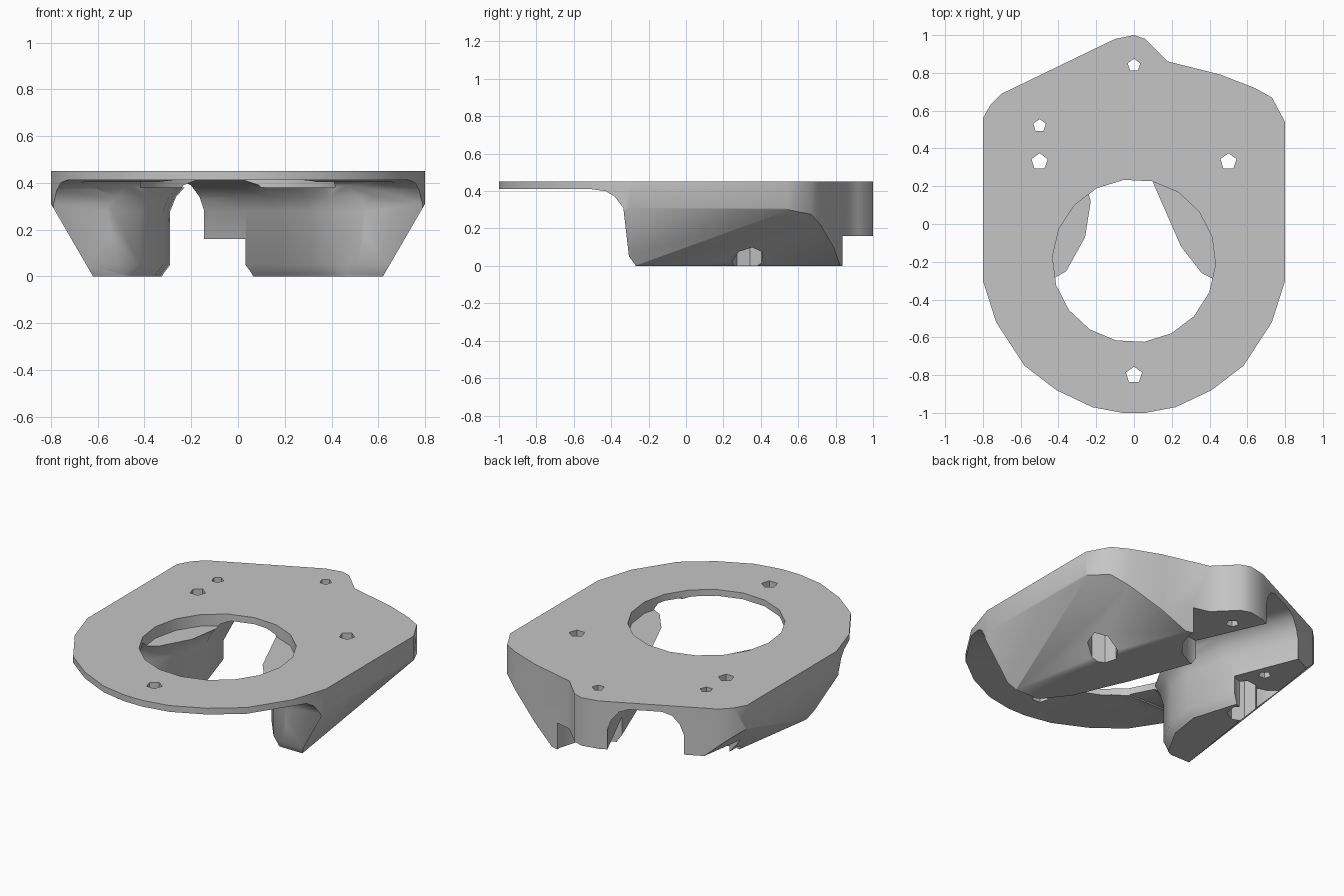
import bpy, bmesh, math
from mathutils import Vector

cube = bpy.data.objects.get("Cube")
if cube:
    bpy.data.objects.remove(cube, do_unlink=True)

SHADE = (0.56, 0.56, 0.56, 1)
grey = bpy.data.materials.new("plain grey")
grey.use_nodes = True
grey.diffuse_color = SHADE
grey.node_tree.nodes["Principled BSDF"].inputs["Base Color"].default_value = SHADE


def loft(name, rings):
    """Closed solid through a list of equal-length rings of points."""
    bm = bmesh.new()
    loops = [[bm.verts.new(p) for p in ring] for ring in rings]
    for a, b in zip(loops, loops[1:]):
        for i in range(len(a)):
            j = (i + 1) % len(a)
            bm.faces.new((a[i], a[j], b[j], b[i]))
    bm.faces.new(loops[0][::-1])
    bm.faces.new(loops[-1])
    bmesh.ops.recalc_face_normals(bm, faces=bm.faces)
    mesh = bpy.data.meshes.new(name)
    bm.to_mesh(mesh)
    bm.free()
    obj = bpy.data.objects.new(name, mesh)
    bpy.context.collection.objects.link(obj)
    mesh.materials.append(grey)
    return obj


def prism(name, outline, z0, z1):
    return loft(name, [[(x, y, z) for x, y in outline] for z in (z0, z1)])


def cylinder(name, x, y, r, z0, z1, sides):
    turn = [math.tau * i / sides + 0.3 for i in range(sides)]
    return prism(name, [(x + r * math.cos(a), y + r * math.sin(a)) for a in turn], z0, z1)


# Solid block with the outline of the mounting plate
outline = [(0, 1), (-0.1, 0.98), (-0.7, 0.69), (-0.76, 0.63), (-0.8, 0.56), (-0.8, -0.3),
           (-0.73, -0.52), (-0.58, -0.75), (-0.41, -0.88), (-0.22, -0.97), (-0.06, -1),
           (0.06, -1), (0.22, -0.97), (0.41, -0.88), (0.58, -0.75), (0.73, -0.52),
           (0.8, -0.3), (0.8, 0.54), (0.73, 0.67), (0.64, 0.72), (0.46, 0.79),
           (0.18, 0.86), (0.12, 0.92), (0.06, 0.98)]
bracket = prism("mounting_bracket", outline, 0, 0.45)

# Slanted flanks below the plate, each of two planes meeting in a crease
bm = bmesh.new()
bm.from_mesh(bracket.data)
for side, back_x in ((1, 0.32), (-1, 0.455)):
    front, back = Vector((side * 0.62, -0.27, 0)), Vector((side * back_x, 0.83, 0))
    top = Vector((side * 0.8, 0.58, 0.31))
    slant = Vector((side * 0.31, 0, -0.18))
    undercut = (back - front).cross(top - front) * side
    for normal in (slant, undercut):
        geom = bm.verts[:] + bm.edges[:] + bm.faces[:]
        bmesh.ops.bisect_plane(bm, geom=geom, plane_co=front, plane_no=normal,
                               clear_outer=True)
        rim = [e for e in bm.edges if e.is_boundary]
        bmesh.ops.holes_fill(bm, edges=rim, sides=0)
bmesh.ops.recalc_face_normals(bm, faces=bm.faces)
bm.to_mesh(bracket.data)
bm.free()

cutters = []

# Space under the front lip, blending into the leg fronts
lip = [(-1.2, -0.1), (-0.24, -0.1), (-0.27, 0.004), (-0.305, 0.05), (-0.335, 0.31),
       (-0.38, 0.37), (-0.43, 0.4), (-0.52, 0.412), (-1.2, 0.412)]
cutters.append(loft("front_lip_cutter", [[(x, y, z) for y, z in lip] for x in (-1.5, 1.5)]))

# Arched channel from the opening to the back, flaring around the leg fronts
left = [(-0.78, -0.45), (-0.54, -0.32), (-0.42, -0.25), (-0.32, -0.07), (-0.29, 0.12),
        (-0.37, 0.38), (-0.53, 0.78), (-0.66, 1.1)]
right = [(0.78, -0.45), (0.54, -0.32), (0.42, -0.26), (0.31, -0.12), (0.17, 0.2),
         (0.035, 0.56), (-0.14, 0.95), (-0.22, 1.1)]
levels = [(-0.03, 0.05), (0.01, 0.03), (0.05, 0), (0.28, 0), (0.34, -0.025),
          (0.39, -0.07), (0.41, -0.13)]
cutters.append(loft("channel_cutter", [
    [(x - w, y, z) for x, y in left] + [(x + w, y, z) for x, y in reversed(right)]
    for z, w in levels]))

# Round opening, clearances under the small screws, and screw holes
cutters.append(cylinder("opening_cutter", 0, -0.195, 0.432, 0.38, 0.6, 18))
cutters.append(cylinder("rear_clearance_cutter", 0, 0.84, 0.28, -0.1, 0.16, 16))
cutters.append(cylinder("side_clearance_cutter", -0.5, 0.62, 0.25, -0.1, 0.16, 16))
holes = [(0, 0.84, 0.035), (-0.5, 0.52, 0.035), (-0.5, 0.33, 0.045),
         (0.5, 0.33, 0.045), (0, -0.8, 0.045)]
for x, y, r in holes:
    cutters.append(cylinder("screw_hole_cutter", x, y, r, -0.2, 0.7, 5))
for x in (-0.5, 0.5):
    cutters.append(cylinder("counterbore_cutter", x, 0.33, 0.085, -0.15, 0.3, 7))

bpy.context.view_layer.objects.active = bracket
bracket.select_set(True)
for cutter in cutters:
    mod = bracket.modifiers.new(cutter.name, "BOOLEAN")
    mod.operation, mod.solver, mod.object = "DIFFERENCE", "EXACT", cutter
    bpy.ops.object.modifier_apply(modifier=mod.name)
for cutter in cutters:
    bpy.data.objects.remove(cutter, do_unlink=True)

bpy.ops.object.shade_smooth_by_angle(angle=math.radians(40))
